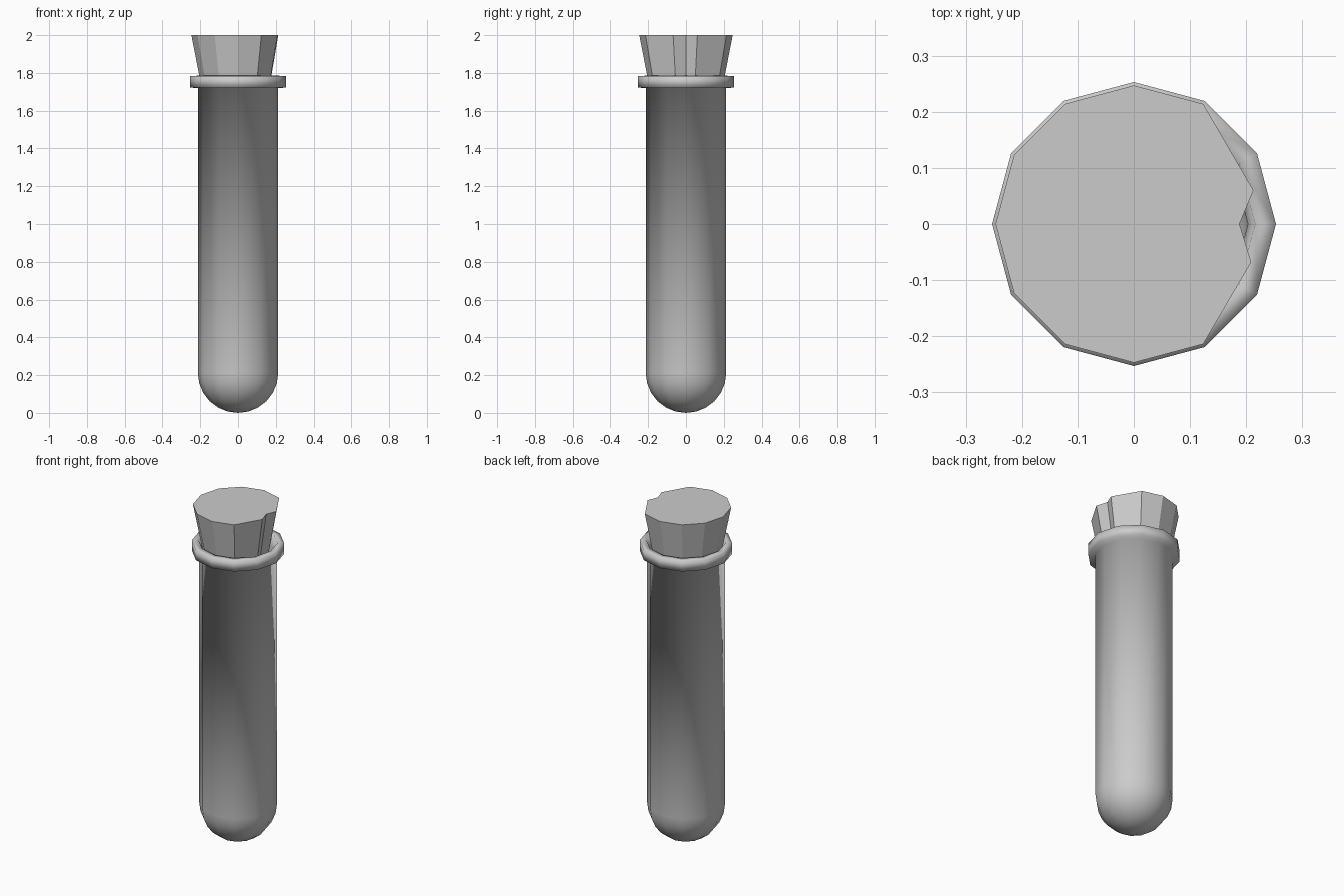
import bpy, bmesh
from math import cos, sin, pi

if "Cube" in bpy.data.objects:
    bpy.data.objects.remove(bpy.data.objects["Cube"])

SIDES = 12


def finish(name, bm, smooth):
    bmesh.ops.recalc_face_normals(bm, faces=bm.faces[:])
    for f in bm.faces:
        f.smooth = smooth
    mesh = bpy.data.meshes.new(name)
    bm.to_mesh(mesh)
    bm.free()
    obj = bpy.data.objects.new(name, mesh)
    bpy.context.collection.objects.link(obj)
    return obj


def lathe(name, profile):
    """Revolve (radius, z) points; zero radius collapses to a pole."""
    bm = bmesh.new()
    rings = []
    for r, z in profile:
        n = SIDES if r > 1e-5 else 1
        rings.append([bm.verts.new((r * cos(2 * pi * i / SIDES),
                                    r * sin(2 * pi * i / SIDES), z))
                      for i in range(n)])
    for a, b in zip(rings, rings[1:]):
        for i in range(SIDES):
            j = (i + 1) % SIDES
            quad = [a[i % len(a)], a[j % len(a)], b[j % len(b)], b[i % len(b)]]
            bm.faces.new(list(dict.fromkeys(quad)))
    return finish(name, bm, True)


# Glass tube: round bottom, straight wall, protruding lip, inner wall
R, WALL, STEPS = 0.213, 0.01, 6


def bowl(r):
    pts = [(r * sin(pi / 2 * k / STEPS), R - r * cos(pi / 2 * k / STEPS))
           for k in range(STEPS + 1)]
    pts[0] = (0, pts[0][1])
    return pts


lip = [(R, 1.72), (0.253, 1.722), (0.253, 1.783), (0.216, 1.785)]
lathe("test_tube", bowl(R) + lip + [(R - WALL, 1.72)] + bowl(R - WALL)[::-1])

# Tapered stopper: faceted, with a V groove down the +x corner
outline = [(0.247 * cos(pi * a / 6), 0.247 * sin(pi * a / 6)) for a in range(2, 11)]
outline += [(0.209, -0.068), (0.188, 0), (0.213, 0.06)]
bm = bmesh.new()
low, top = [[bm.verts.new((x * s, y * s, z)) for x, y in outline]
            for s, z in ((0.70, 1.62), (1.0, 2.0))]
for i in range(len(outline)):
    j = (i + 1) % len(outline)
    bm.faces.new((low[i], low[j], top[j], top[i]))
bm.faces.new(top)
bm.faces.new(low[::-1])
finish("stopper", bm, False)
